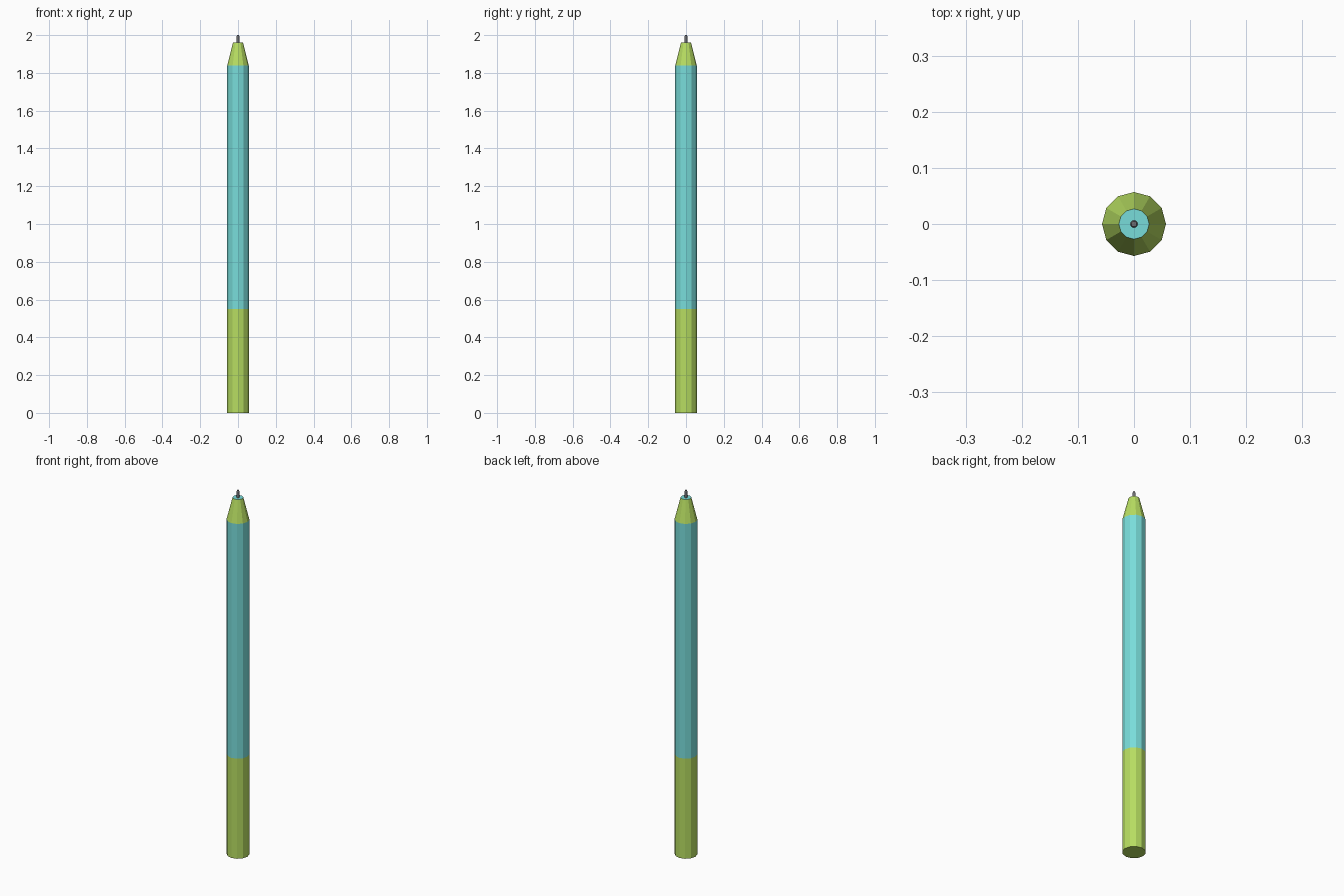
import bpy, bmesh, math

if "Cube" in bpy.data.objects:
    bpy.data.objects.remove(bpy.data.objects["Cube"])


def material(name, color):
    m = bpy.data.materials.new(name)
    m.diffuse_color = (*color, 1)
    m.use_nodes = True
    m.node_tree.nodes["Principled BSDF"].inputs["Base Color"].default_value = m.diffuse_color
    return m


green = material("lime", (0.47, 0.72, 0.12))
cyan = material("aqua", (0.19, 0.72, 0.70))
steel = material("dark_grey", (0.16, 0.16, 0.17))


def lathe(name, profile, mat, sides=12, cap_bottom=False, cap_top=False):
    """Faceted solid of revolution from (radius, z) points."""
    bm = bmesh.new()
    rings = [[bm.verts.new((r * math.cos(2 * math.pi * i / sides),
                            r * math.sin(2 * math.pi * i / sides), z))
              for i in range(sides)] for r, z in profile]
    for a, b in zip(rings, rings[1:]):
        for i in range(sides):
            j = (i + 1) % sides
            bm.faces.new((a[i], a[j], b[j], b[i]))
    if cap_bottom:
        bm.faces.new(rings[0][::-1])
    if cap_top:
        bm.faces.new(rings[-1])
    mesh = bpy.data.meshes.new(name)
    bm.to_mesh(mesh)
    bm.free()
    mesh.materials.append(mat)
    obj = bpy.data.objects.new(name, mesh)
    bpy.context.collection.objects.link(obj)
    return obj


R = 0.057      # barrel radius
TIP = 0.027    # radius at the open end of the cone

# Grip end, closed at the bottom
lathe("lower_barrel", [(R, 0), (R, 0.55)], green, cap_bottom=True)
# Main barrel
lathe("upper_barrel", [(R, 0.55), (R, 1.84)], cyan)
# Tapered cone
lathe("tip_cone", [(R, 1.84), (TIP, 1.96)], green)
# Flat disc closing the cone, with a hole for the nib
lathe("tip_disc", [(TIP, 1.96), (0.007, 1.96)], cyan)
# Writing point
lathe("nib", [(0.007, 1.96), (0.007, 1.993), (0.005, 2.0)], steel, cap_top=True)
